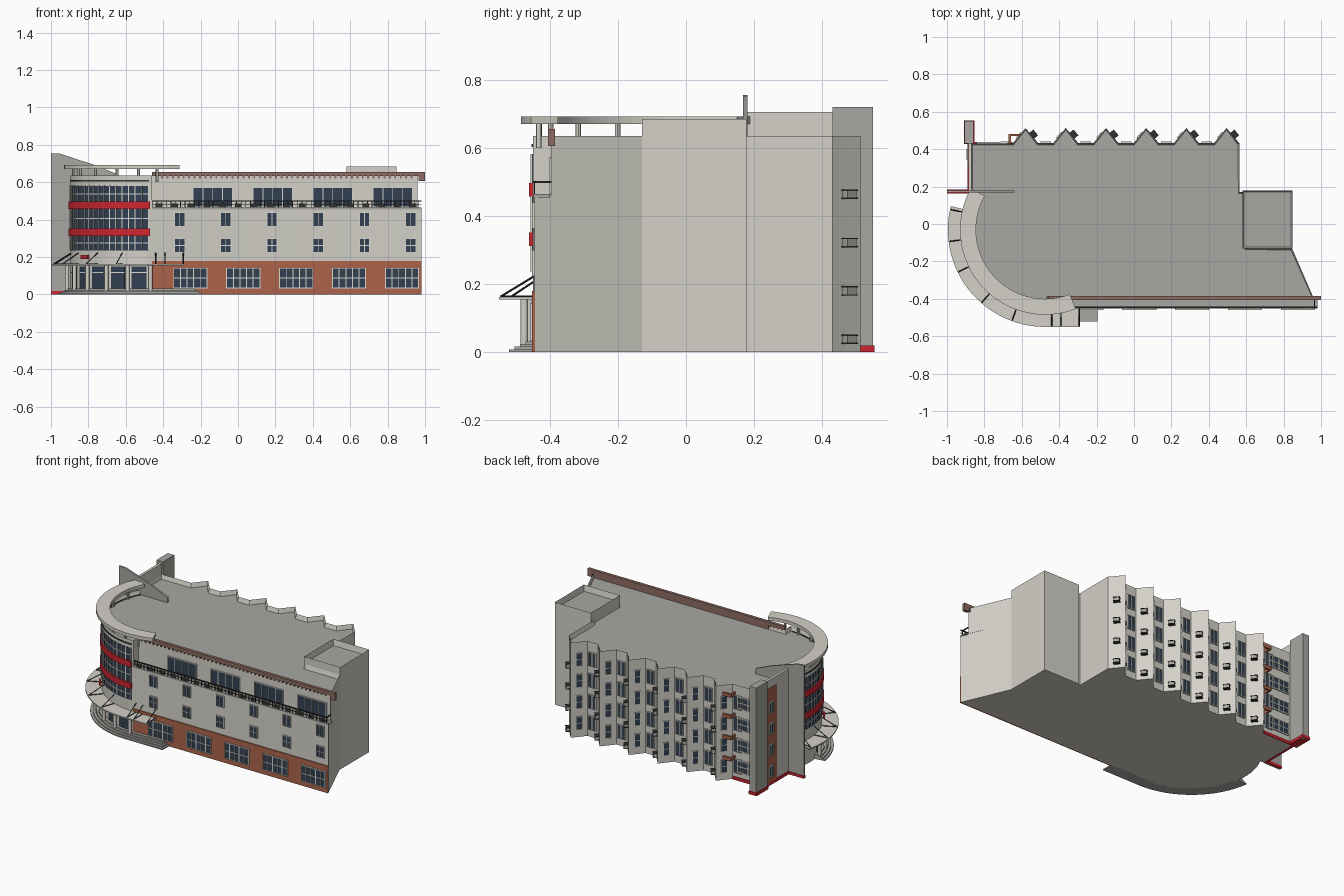
import bpy, bmesh
from math import sin, cos, radians, pi, hypot, atan2
from mathutils import Vector, Matrix

if "Cube" in bpy.data.objects:
    bpy.data.objects.remove(bpy.data.objects["Cube"])


def material(name, *rgb):
    lin = [((c / 255 + 0.055) / 1.055) ** 2.4 for c in rgb] + [1]
    m = bpy.data.materials.new(name)
    m.use_nodes = True
    m.diffuse_color = lin
    m.node_tree.nodes["Principled BSDF"].inputs["Base Color"].default_value = lin
    return m


CREAM = material("cream render", 211, 209, 200)
GREY = material("grey concrete", 168, 167, 162)
BRICK = material("brick", 172, 100, 74)
BROWN = material("brown fascia", 142, 108, 99)
RED = material("red band", 205, 38, 48)
GLASS = material("dark glass", 50, 64, 82)
WHITE = material("window frame", 218, 217, 208)
BLACK = material("dark metal", 48, 48, 48)
CX, CY, R = -0.475, -0.03, 0.42      # round tower centre and radius


class Part:
    """One mesh object collected from simple solids."""
    def __init__(self, name, *mats):
        self.name, self.mats, self.bm = name, mats, bmesh.new()

    def box(self, c, size, ang=0, mat=0):
        m = Matrix.Translation(c) @ Matrix.Rotation(ang, 4, 'Z') @ Matrix.Diagonal((*size, 1))
        for v in bmesh.ops.create_cube(self.bm, size=1, matrix=m)["verts"]:
            for f in v.link_faces:
                f.material_index = mat
        return self

    def span(self, x0, x1, y0, y1, z0, z1, mat=0):
        c = ((x0 + x1) / 2, (y0 + y1) / 2, (z0 + z1) / 2)
        return self.box(c, (x1 - x0, y1 - y0, z1 - z0), 0, mat)

    def prism(self, pts, z0, z1, mat=0):
        low = self.bm.faces.new([self.bm.verts.new((x, y, z0)) for x, y in pts])
        ext = bmesh.ops.extrude_face_region(self.bm, geom=[low], use_keep_orig=True)["geom"]
        top = [g for g in ext if isinstance(g, bmesh.types.BMFace)][0]
        bmesh.ops.translate(self.bm, verts=top.verts[:], vec=(0, 0, z1 - z0))
        for f in {f for v in [*low.verts, *top.verts] for f in v.link_faces}:
            f.material_index = mat
        bmesh.ops.recalc_face_normals(self.bm, faces=self.bm.faces[:])
        return top

    def sunk_top(self, top, width, depth, mat):
        bmesh.ops.inset_region(self.bm, faces=[top], thickness=width, depth=0)
        bmesh.ops.translate(self.bm, verts=top.verts[:], vec=(0, 0, -depth))
        top.material_index = mat

    def rod(self, p, q, r=0.003, sides=4, mat=0):
        p, q = Vector(p), Vector(q)
        m = Matrix.Translation((p + q) / 2) @ (q - p).to_track_quat('Z', 'Y').to_matrix().to_4x4()
        bmesh.ops.create_cone(self.bm, cap_ends=True, segments=sides, radius1=r, radius2=r,
                              depth=(q - p).length, matrix=m)
        return self

    def window(self, x, y, ang, w, z0, z1, cols, rows, bar=0.005):
        """Glass (slot 0) with frame bars (slot 1), centred on x, y and facing out at ang."""
        u, n, zc = Vector((cos(ang), sin(ang), 0)), Vector((sin(ang), -cos(ang), 0)), (z0 + z1) / 2
        c = Vector((x, y, zc))
        self.box(c, (w, 0.006, z1 - z0), ang, 0)
        for i in range(cols + 1):
            self.box(c + u * w * (i / cols - 0.5) + n * 0.001, (bar, 0.01, z1 - z0 + bar), ang, 1)
        for j in range(rows + 1):
            off = Vector((0, 0, (z1 - z0) * (j / rows - 0.5)))
            self.box(c + off + n * 0.001, (w, 0.01, bar), ang, 1)
        return self

    def done(self, smooth=False):
        me = bpy.data.meshes.new(self.name)
        self.bm.to_mesh(me)
        self.bm.free()
        ob = bpy.data.objects.new(self.name, me)
        bpy.context.collection.objects.link(ob)
        for m in self.mats:
            me.materials.append(m)
        if smooth:
            bpy.ops.object.select_all(action='DESELECT')
            ob.select_set(True)
            bpy.context.view_layer.objects.active = ob
            bpy.ops.object.shade_smooth_by_angle(angle=radians(30))
        return ob


def polar(a, r):
    return CX + r * cos(radians(a)), CY + r * sin(radians(a))


def arc(a0, a1, r, n=32):
    return [polar(a0 + (a1 - a0) * i / n, r) for i in range(n + 1)]


def ring(name, mat, a0, a1, r0, r1, z0, z1):
    p = Part(name, mat)
    p.prism(arc(a0, a1, r1) + arc(a1, a0, r0), z0, z1)
    return p.done(True)


# Main body: sawtooth rear, round corner, top floor set back behind a balcony
PEAKS = [0.495 - 0.215 * i for i in range(6)]
rear = [(0.845, -0.13), (0.6, -0.13), (0.6, 0.17), (0.565, 0.17), (0.565, 0.43)]
for px in PEAKS:
    rear += [(px + 0.068, 0.432), (px, 0.513), (px - 0.068, 0.432)]
rear += [(-0.87, 0.43), (-0.87, 0.174)] + arc(151, 270, R)
body = Part("lower_body", CREAM, GREY)
body.prism([(0.98, -0.445)] + rear + [(-0.46, -0.445)], 0, 0.46)
body.done(True)
body = Part("upper_body", CREAM, GREY)
body.sunk_top(body.prism([(0.96, -0.395)] + rear + [(-0.46, -0.45), (-0.46, -0.395)], 0.46, 0.635),
              0.01, 0.03, 1)
body.done(True)

# Stair tower with sunken roof
stair = Part("stair_tower", CREAM, GREY)
stair.sunk_top(stair.prism([(0.58, -0.13), (0.847, -0.13), (0.847, 0.178), (0.58, 0.178)], 0, 0.685),
               0.01, 0.04, 1)
stair.done()

# Brick ground floor
Part("brick_base", BRICK).span(-0.46, 0.981, -0.452, -0.443, 0, 0.18).done()

# Roof fascia with teeth beneath
fascia = Part("roof_fascia", BROWN).span(-0.46, 1, -0.405, -0.385, 0.632, 0.655)
fascia.span(-0.34, 0.96, -0.393, -0.385, 0.606, 0.64).span(0.965, 1, -0.405, -0.385, 0.606, 0.64)
for i in range(48):
    fascia.span(-0.44 + i * 0.029, -0.43 + i * 0.029, -0.403, -0.39, 0.62, 0.635)
fascia.done()

# Front windows
shop = Part("ground_windows", GLASS, WHITE)
for i in range(5):
    shop.window(-0.255 + i * 0.283, -0.453, 0, 0.177, 0.035, 0.14, 5, 2)
shop.done()
small = Part("middle_windows", GLASS, WHITE)
for i in range(6):
    for z in (0.225, 0.365):
        small.window(-0.312 + i * 0.247, -0.446, 0, 0.054, z, z + 0.073, 2, 1 + (z < 0.3), 0.004)
small.done()
top = Part("top_windows", GLASS, WHITE)
for i in range(4):
    top.window(-0.135 + i * 0.321, -0.396, 0, 0.21, 0.468, 0.57, 4, 1, 0.004)
top.done()

# Balcony edge and railing
Part("balcony_edge", GREY).span(-0.46, 0.98, -0.45, -0.4, 0.455, 0.464).done()
rail = Part("balcony_railing", BLACK).span(-0.47, 0.98, -0.449, -0.442, 0.497, 0.503)
rail.span(0.962, 0.968, -0.445, -0.395, 0.497, 0.503).span(-0.46, 0.98, -0.447, -0.444, 0.478, 0.482)
for i in range(58):
    rail.span(-0.46 + i * 0.025, -0.456 + i * 0.025, -0.447, -0.443, 0.462, 0.5)
for i in range(17):
    rail.span(-0.44 + i * 0.085, -0.405 + i * 0.085, -0.446, -0.444, 0.464, 0.485)
rail.done()

# Round tower: glazing, red bands, mullions
for i, (z0, z1) in enumerate([(0.235, 0.315), (0.35, 0.46), (0.495, 0.58)]):
    ring(f"tower_glass_{i}", GLASS, 152, 270, 0.41, R + 0.003, z0, z1)
    ring(f"tower_transom_{i}", WHITE, 152, 270, 0.41, R + 0.006, (z0 + z1) / 2 - 0.003, (z0 + z1) / 2 + 0.003)
for i, z in enumerate((0.312, 0.457)):
    ring(f"red_band_{i}", RED, 152, 270.5, 0.41, R + 0.012, z, z + 0.04)
ring("tower_shadow_gap", BLACK, 152, 270, 0.41, R + 0.004, 0.603, 0.611)
mull = Part("tower_mullions", WHITE)
for i in range(25):
    a = 152 + i * 4.9
    mull.box((*polar(a, R + 0.002), 0.41), (0.01, 0.005, 0.345), radians(a))
mull.done()

# Entrance glazing and columns
for i, a in enumerate((192, 208, 224, 241, 257)):
    ring(f"entrance_glass_{i}", GLASS, a, a + 11, 0.41, R + 0.003, 0.03, 0.15)
    ring(f"entrance_bar_{i}", WHITE, a, a + 11, 0.41, R + 0.006, 0.115, 0.119)
posts = Part("entrance_columns", CREAM)
for a in (190, 206, 222, 239, 255, 271):
    posts.rod((*polar(a, 0.445), 0), (*polar(a, 0.445), 0.158), 0.011, 16)
posts.done(True)

# Entrance steps
for i in range(4):
    r = 0.49 - i * 0.016
    step = Part(f"step_{i}", GREY)
    step.prism(arc(188, 270, r) + [(-0.195 - i * 0.012, CY - r), (-0.195 - i * 0.012, -0.44)]
               + arc(270, 188, 0.4), 0, 0.008 + i * 0.008)
    step.done(True)

# Canopy, its seams and hangers
canopy = Part("canopy", CREAM)
canopy.prism(arc(166, 270, 0.52) + [(-0.29, -0.55), (-0.29, -0.44)] + arc(270, 166, 0.41), 0.154, 0.162)
canopy.done(True)
hang = Part("canopy_hangers", BLACK)
ends = [(polar(a, 0.515), polar(a, R)) for a in (168, 187, 206, 229, 250)]
ends += [((x, -0.545), (x, -0.448)) for x in (-0.44, -0.39, -0.293)]
for p, q in ends:
    hang.rod((*p, 0.163), (*q, 0.222)).rod((*p, 0.163), (*q, 0.163))
hang.done()
Part("entrance_plate", RED).box((*polar(217, R + 0.01), 0.2), (0.06, 0.012, 0.022), radians(-53)).done()

# Roof ring and its posts
ring("roof_ring", CREAM, 151, 291, 0.37, 0.455, 0.67, 0.692)
posts = Part("roof_ring_posts", CREAM)
for a in (165, 185, 205, 225, 245, 262, 276):
    posts.rod((*polar(a, 0.405), 0.6), (*polar(a, 0.405), 0.675), 0.008, 12)
posts.done(True)

# Fin wall with sloping top, side wall and rear pillar
fin = Part("fin_wall", GREY)
fin.prism([(-1, 0), (-0.64, 0), (-0.64, 0.64), (-0.76, 0.69), (-0.95, 0.752), (-1, 0.755)], -0.006, 0.006)
bmesh.ops.transform(fin.bm, verts=fin.bm.verts[:],
                    matrix=Matrix.Translation((0, 0.174, 0)) @ Matrix.Rotation(pi / 2, 4, 'X'))
fin.done()
Part("side_wall", CREAM).span(-0.885, -0.868, 0.18, 0.435, 0, 0.705).done()
Part("rear_pillar", GREY).span(-0.905, -0.857, 0.43, 0.55, 0, 0.72).done()
base = Part("red_plinth", RED).span(-0.91, -0.852, 0.428, 0.554, 0, 0.02)
base.span(-1, -0.88, 0.164, 0.184, 0, 0.018).span(-0.889, -0.87, 0.18, 0.44, 0, 0.02)
base.span(-0.87, -0.65, 0.42, 0.438, 0, 0.02).done()
Part("side_brick_panel", BRICK).span(-0.889, -0.88, 0.31, 0.43, 0.02, 0.65).done()

# Rear windows, sill boxes and brick balconies
back = Part("rear_windows", GLASS, WHITE)
sills = Part("rear_sill_boxes", GREY, BLACK)
balcony = Part("rear_balconies", BRICK)
for k in range(4):
    z = 0.05 + k * 0.142
    slope = atan2(0.081, 0.068)
    for px in PEAKS:
        back.window(px - 0.107, 0.434, pi, 0.052, z, z + 0.09, 2, 1, 0.004)
        back.window(px - 0.034, 0.473, pi + slope, 0.036, z, z + 0.085, 1, 2, 0.004)
        c = Vector((px + 0.043, 0.48, z - 0.012))
        sills.box(c, (0.035, 0.025, 0.022), pi - slope)
        sills.box(c + Vector((0, 0, 0.012)), (0.04, 0.03, 0.004), pi - slope, 1)
        sills.box(c - Vector((0, 0, 0.012)), (0.04, 0.03, 0.004), pi - slope, 1)
    back.window(-0.765, 0.432, pi, 0.15, z + 0.01, z + 0.085, 4, 2, 0.006)
    back.window(-0.889, 0.37, -pi / 2, 0.05, z + 0.01, z + 0.08, 2, 1, 0.005)
    balcony.span(-0.67, -0.6, 0.47, 0.482, z + 0.09, z + 0.112)
    balcony.span(-0.67, -0.658, 0.43, 0.482, z + 0.09, z + 0.112)
back.done()
sills.done()
balcony.done()
